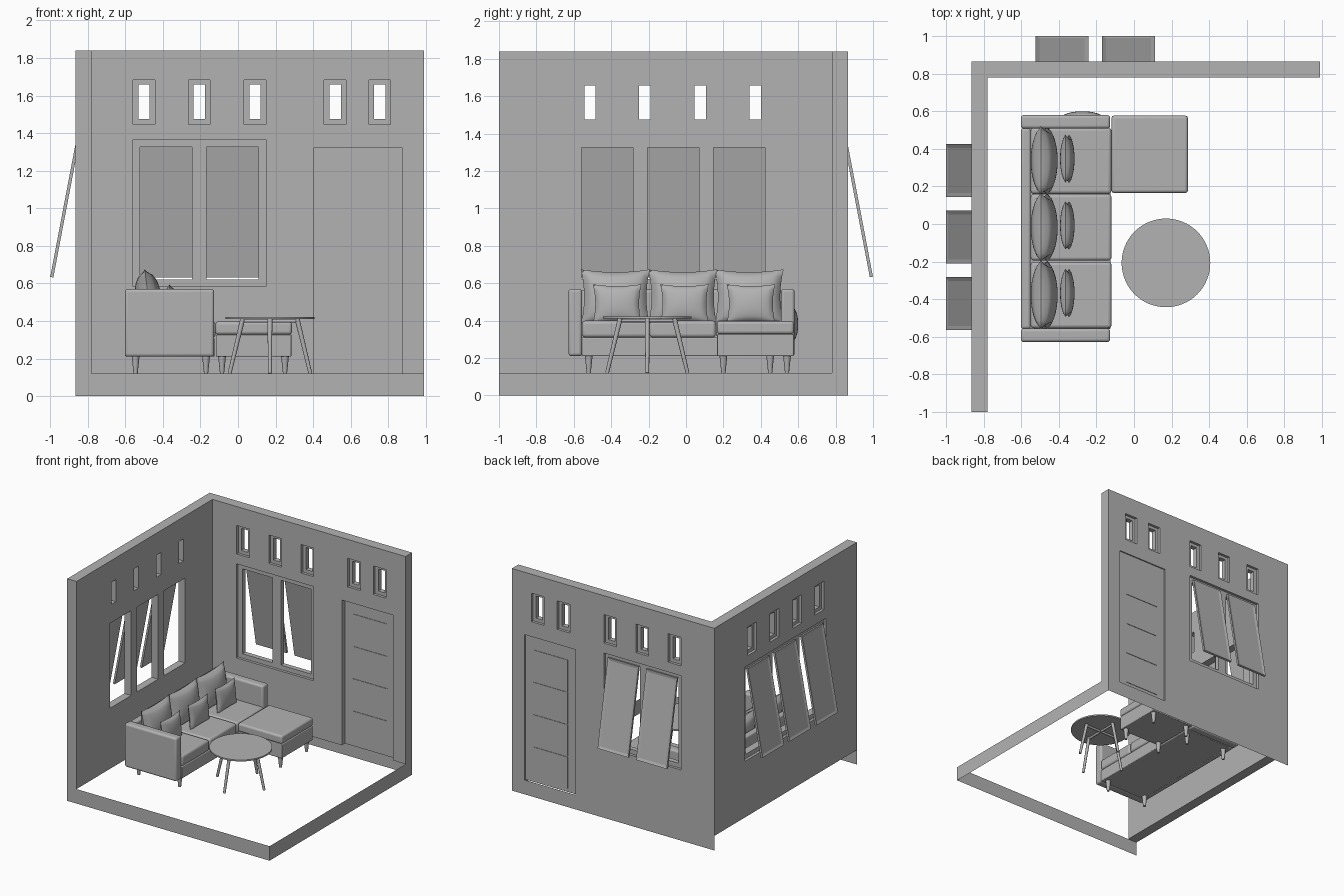
import bpy, bmesh, math
from mathutils import Matrix, Vector

if "Cube" in bpy.data.objects:
    bpy.data.objects.remove(bpy.data.objects["Cube"], do_unlink=True)

grey = bpy.data.materials.new("plain_grey")
grey.use_nodes = True
grey.diffuse_color = (0.45, 0.45, 0.45, 1)
grey.node_tree.nodes["Principled BSDF"].inputs["Base Color"].default_value = (0.45, 0.45, 0.45, 1)


def make(name, bm, smooth=False, bevel=0):
    bmesh.ops.recalc_face_normals(bm, faces=bm.faces)
    mesh = bpy.data.meshes.new(name)
    bm.to_mesh(mesh)
    bm.free()
    mesh.materials.append(grey)
    obj = bpy.data.objects.new(name, mesh)
    bpy.context.collection.objects.link(obj)
    if bevel:
        mod = obj.modifiers.new("rounding", 'BEVEL')
        mod.width, mod.segments = bevel, 4
    if smooth:
        bpy.ops.object.select_all(action='DESELECT')
        obj.select_set(True)
        bpy.context.view_layer.objects.active = obj
        bpy.ops.object.shade_smooth_by_angle(angle=math.radians(40))
    return obj


def add_box(bm, x, y, z):
    size = Matrix.Diagonal((x[1] - x[0], y[1] - y[0], z[1] - z[0], 1))
    mid = Matrix.Translation((sum(x) / 2, sum(y) / 2, sum(z) / 2))
    return bmesh.ops.create_cube(bm, size=1, matrix=mid @ size)


def block(name, x, y, z, bevel=0):
    bm = bmesh.new()
    add_box(bm, x, y, z)
    return make(name, bm, bevel > 0, bevel)


def add_rod(bm, low, high, r_low, r_high, sides=16):
    low, high = Vector(low), Vector(high)
    axis = high - low
    turn = axis.to_track_quat('Z', 'Y').to_matrix().to_4x4()
    bmesh.ops.create_cone(bm, cap_ends=True, segments=sides, radius1=r_low, radius2=r_high,
                          depth=axis.length, matrix=Matrix.Translation((low + high) / 2) @ turn)


def cut(obj, boxes):
    bm = bmesh.new()
    for b in boxes:
        add_box(bm, *b)
    cutter = make("cutter", bm)
    cutter.hide_render = True
    mod = obj.modifiers.new("openings", 'BOOLEAN')
    mod.operation, mod.solver, mod.object = 'DIFFERENCE', 'EXACT', cutter
    bpy.context.view_layer.objects.active = obj
    bpy.ops.object.modifier_apply(modifier=mod.name)
    bpy.data.objects.remove(cutter, do_unlink=True)


def span(mid, half):
    return (mid - half, mid + half)


# Two walls from an L-shaped plan
FLOOR, TOP, OUT, INN, END = 0.12, 1.84, 0.865, 0.78, 0.99
bm = bmesh.new()
plan = [(-OUT, -1), (-INN, -1), (-INN, INN), (END, INN), (END, OUT), (-OUT, OUT)]
face = bm.faces.new([bm.verts.new((x, y, FLOOR)) for x, y in plan])
up = bmesh.ops.extrude_face_region(bm, geom=[face])["geom"]
bmesh.ops.translate(bm, vec=(0, 0, TOP - FLOOR), verts=[v for v in up if isinstance(v, bmesh.types.BMVert)])
walls = make("walls", bm)

# Shallow frame recesses, then the through openings
back_vents = [-0.5, -0.206, 0.09, 0.517, 0.754]
side_vents = [-0.513, -0.22, 0.076, 0.37]
back_windows = [-0.383, -0.03]
side_windows = [-0.422, -0.068, 0.285]
frame_z, vent_z, sash_z, win_z = (1.447, 1.683), (1.475, 1.658), (0.585, 1.365), (0.622, 1.325)
R = 0.022
recess = []
for y in [(INN - 0.1, INN + R), (OUT - R, OUT + 0.1)]:
    recess += [(span(x, 0.058), y, frame_z) for x in back_vents]
    recess.append(((-0.56, 0.148), y, sash_z))
side = (-OUT - 0.1, -OUT + R)
recess += [(side, span(y, 0.058), frame_z) for y in side_vents]
recess.append((side, (-0.6, 0.46), sash_z))
cut(walls, recess)
deep_y, deep_x = (INN - 0.1, OUT + 0.1), (-OUT - 0.1, -INN + 0.1)
holes = [(span(x, 0.03), deep_y, vent_z) for x in back_vents]
holes += [(span(x, 0.138), deep_y, win_z) for x in back_windows]
holes += [(deep_x, span(y, 0.03), vent_z) for y in side_vents]
holes += [(deep_x, span(y, 0.138), win_z) for y in side_windows]
holes.append(((0.405, 0.873), deep_y, (FLOOR - 0.1, 1.323)))
cut(walls, holes)

# Thin skirt under the floor line on three sides
bm = bmesh.new()
for a, b in [((-OUT, OUT), (END, OUT)), ((-OUT, -1), (END, -1)), ((END, -1), (END, OUT))]:
    bm.faces.new([bm.verts.new((*p, z)) for p, z in ((a, 0), (b, 0), (b, FLOOR), (a, FLOOR))])
make("floor_skirt", bm)


# Outward-tilted window sashes with a sunken pane
def sash(name, place, turn):
    bm = bmesh.new()
    add_box(bm, (-0.141, 0.141), (0, 0.017), (-0.716, 0))
    bmesh.ops.recalc_face_normals(bm, faces=bm.faces)
    outer = [f for f in bm.faces if f.normal.y > 0.9]
    bmesh.ops.inset_region(bm, faces=outer, thickness=0.03, depth=0)
    bmesh.ops.translate(bm, vec=(0, -0.006, 0), verts=outer[0].verts)
    bm.transform(Matrix.Translation(place) @ Matrix.Rotation(turn, 4, 'Z') @ Matrix.Rotation(0.188, 4, 'X'))
    make(name, bm)


for x in back_windows:
    sash("back_window_sash", (x, 0.849, 1.335), 0)
for y in side_windows:
    sash("side_window_sash", (-0.849, y, 1.335), math.pi / 2)

# Door with four raised panels on both faces
bm = bmesh.new()
add_box(bm, (0.405, 0.873), (0.82, 0.855), (FLOOR, 1.323))
for i in range(4):
    low = 0.15 + i * 0.268
    add_box(bm, (0.483, 0.797), (0.816, 0.859), (low, low + 0.26))
make("door", bm)

# Sofa body
for name, y in (("front", (-0.628, -0.556)), ("back", (0.508, 0.58))):
    block("sofa_arm_" + name, (-0.602, -0.127), y, (0.21, 0.57), 0.016)
block("sofa_backrest", (-0.602, -0.55), (-0.558, 0.51), (0.21, 0.565), 0.014)
block("sofa_base", (-0.56, -0.125), (-0.558, 0.51), (0.21, 0.31), 0.006)
seats = [-0.378, -0.018, 0.337]
for y in seats:
    block("seat_cushion", (-0.55, -0.12), span(y, 0.177), (0.31, 0.4), 0.018)
block("ottoman_base", (-0.118, 0.284), (0.167, 0.575), (0.21, 0.328), 0.006)
block("ottoman_cushion", (-0.12, 0.287), (0.165, 0.577), (0.328, 0.397), 0.016)

# Tapered feet
bm = bmesh.new()
feet = [(x, y) for x in (-0.545, -0.17) for y in (-0.52, 0.45)]
feet += [(x, y) for x in (-0.085, 0.25) for y in (0.2, 0.54)]
for x, y in feet:
    add_rod(bm, (x, y, FLOOR), (x, y, 0.215), 0.011, 0.021)
make("sofa_feet", bm, True)


# Puffed pillows with pinched corners, thick along local x
def pillow(name, place, width, height, thick, lean=0, turn=0):
    bm = bmesh.new()
    for sign in (-1, 1):
        grid = bmesh.ops.create_grid(bm, x_segments=16, y_segments=16, size=1)
        for v in grid["verts"]:
            u, w = v.co.x, v.co.y
            puff = max(0, (1 - u * u) * (1 - w * w)) ** 0.45
            v.co = (sign * puff * thick / 2,
                    u * (1 - 0.1 * (1 - w * w)) * width / 2,
                    w * (1 - 0.1 * (1 - u * u)) * height / 2)
    bmesh.ops.remove_doubles(bm, verts=bm.verts, dist=0.0005)
    bm.transform(Matrix.Translation(place) @ Matrix.Rotation(turn, 4, 'Z') @ Matrix.Rotation(lean, 4, 'Y'))
    make(name, bm, True)


for y in seats:
    pillow("back_pillow", (-0.478, y, 0.525), 0.37, 0.3, 0.14, -0.12)
    pillow("throw_pillow", (-0.355, y + 0.01, 0.49), 0.26, 0.21, 0.075, -0.1)
pillow("arm_pillow", (-0.275, 0.555, 0.38), 0.26, 0.22, 0.09, 0, math.pi / 2)

# Round table with splayed legs and crossed rails
cx, cy = 0.17, -0.207
bm = bmesh.new()
add_rod(bm, (cx, cy, 0.41), (cx, cy, 0.422), 0.236, 0.236, 64)
make("table_top", bm, True)
bm = bmesh.new()
for dx, dy in ((1, 0), (-1, 0), (0, 1), (0, -1)):
    top = (cx + dx * 0.145, cy + dy * 0.145, 0.411)
    add_rod(bm, (cx + dx * 0.215, cy + dy * 0.215, FLOOR), top, 0.01, 0.013)
    add_rod(bm, (cx, cy, 0.4), (top[0], top[1], 0.4), 0.009, 0.009)
make("table_legs", bm, True)
